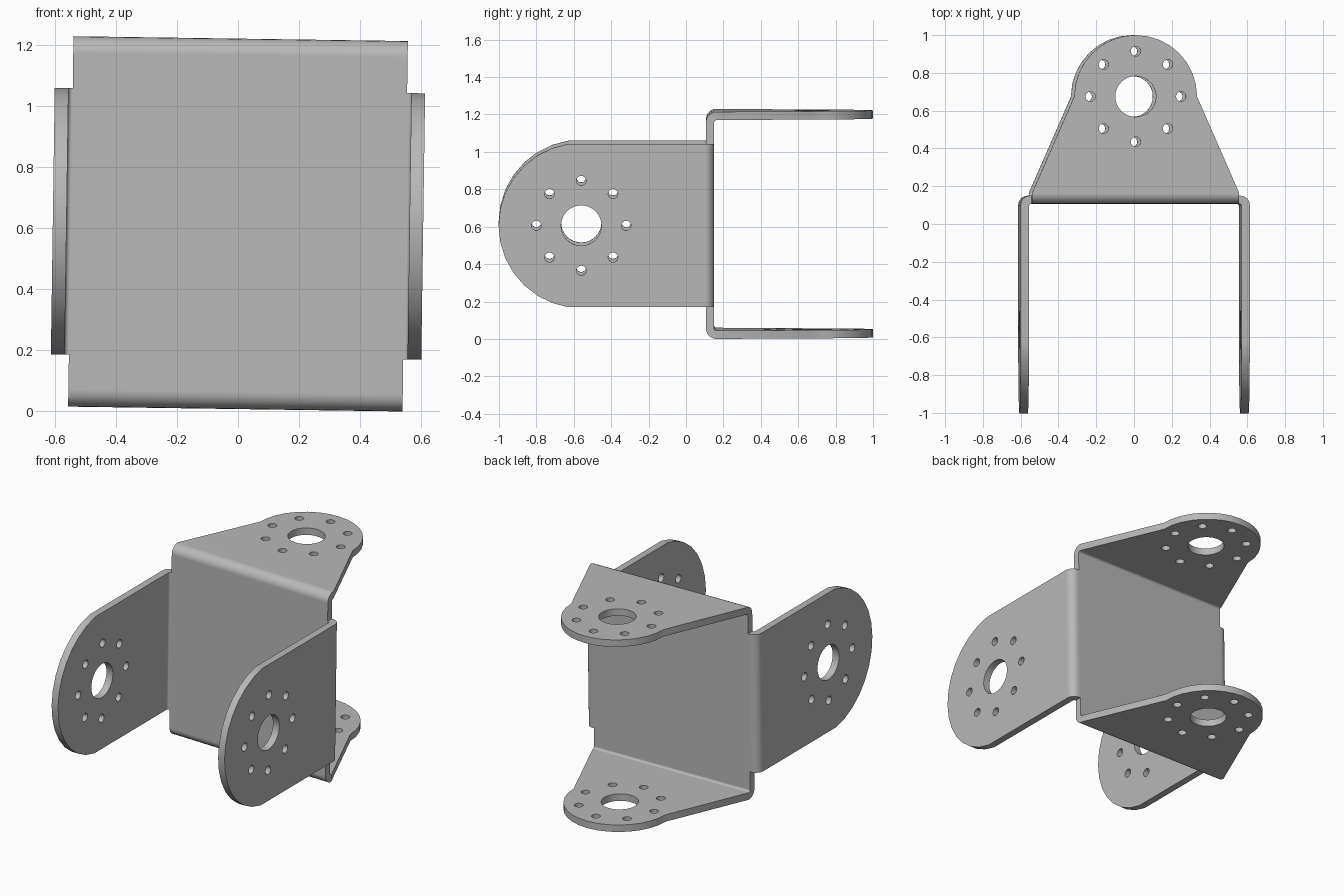
import bpy, bmesh
from math import sin, cos, pi, radians
from mathutils import Matrix, Vector

if "Cube" in bpy.data.objects:
    bpy.data.objects.remove(bpy.data.objects["Cube"], do_unlink=True)

MID = 0.615          # height of the bracket's centre
HALF_H = 0.607       # half height over the upper and lower flanges
HALF_W = 0.548       # half width of the web
EAR_IN, EAR_OUT = 0.562, 0.607
WEB_FRONT, WEB_BACK = 0.107, 0.15
SHEET = 0.044
TILT = Matrix.Translation((0, 0, MID)) @ Matrix.Rotation(0.0145, 4, 'Y')

metal = bpy.data.materials.new("grey_metal")
metal.use_nodes = True
metal.diffuse_color = (0.48, 0.48, 0.48, 1)
metal.node_tree.nodes["Principled BSDF"].inputs["Base Color"].default_value = (0.48, 0.48, 0.48, 1)

# Maps a profile point and a depth to space, for each extrusion axis
AXES = {'X': lambda a, b, d: (d, a, b), 'Z': lambda a, b, d: (a, b, d)}


def rounded(points, steps=6):
    """Outline from (a, b) or (a, b, radius) points, with filleted corners."""
    out = []
    for i, p in enumerate(points):
        here = Vector(p[:2])
        if len(p) < 3:
            out.append(here)
            continue
        to_prev = (Vector(points[i - 1][:2]) - here).normalized()
        to_next = (Vector(points[(i + 1) % len(points)][:2]) - here).normalized()
        centre = here + (to_prev + to_next) * p[2]
        for k in range(steps + 1):
            t = k / steps * pi / 2
            out.append(centre - to_next * p[2] * cos(t) - to_prev * p[2] * sin(t))
    return out


def arc(cx, cy, r, start, end, steps):
    angles = [radians(start + (end - start) * k / steps) for k in range(steps + 1)]
    return [(cx + r * cos(a), cy + r * sin(a)) for a in angles]


def add_prism(bm, outline, axis, low, high):
    place = AXES[axis]
    rings = [[bm.verts.new(place(p[0], p[1], d)) for p in outline] for d in (low, high)]
    bm.faces.new(rings[0])
    bm.faces.new(rings[1])
    n = len(outline)
    for i in range(n):
        j = (i + 1) % n
        bm.faces.new((rings[0][i], rings[0][j], rings[1][j], rings[1][i]))


def make(name, prisms):
    bm = bmesh.new()
    for prism in prisms:
        add_prism(bm, *prism)
    bmesh.ops.recalc_face_normals(bm, faces=bm.faces)
    mesh = bpy.data.meshes.new(name)
    bm.to_mesh(mesh)
    bm.free()
    obj = bpy.data.objects.new(name, mesh)
    bpy.context.collection.objects.link(obj)
    return obj


def holes(cx, cy, axis):
    """One large bore with a ring of eight bolt holes."""
    spots = [(cx, cy, 0.108, 32)]
    spots += [(cx + 0.24 * cos(k * pi / 4), cy + 0.24 * sin(k * pi / 4), 0.026, 16) for k in range(8)]
    return [(arc(x, y, r, 0, 360, n)[:-1], axis, -1, 1) for x, y, r, n in spots]


def activate(obj):
    bpy.ops.object.select_all(action='DESELECT')
    obj.select_set(True)
    bpy.context.view_layer.objects.active = obj


def cut(obj, cutter, operation):
    activate(obj)
    mod = obj.modifiers.new("cut", 'BOOLEAN')
    mod.operation, mod.solver, mod.object = operation, 'EXACT', cutter
    bpy.ops.object.modifier_apply(modifier=mod.name)
    bpy.data.objects.remove(cutter, do_unlink=True)


def finish(obj):
    obj.data.materials.clear()
    obj.data.materials.append(metal)
    obj.data.transform(TILT)
    activate(obj)
    bpy.ops.object.shade_smooth_by_angle(angle=radians(30))
    mod = obj.modifiers.new("flat_sheet_normals", 'WEIGHTED_NORMAL')
    mod.keep_sharp = True


# Web with upper and lower flanges, bent from one sheet
inner = HALF_H - SHEET
channel = rounded([
    (1.1, -HALF_H), (WEB_FRONT, -HALF_H, 0.055), (WEB_FRONT, HALF_H, 0.055), (1.1, HALF_H),
    (1.1, inner), (WEB_BACK, inner, 0.014), (WEB_BACK, -inner, 0.014), (1.1, -inner)])
web = make("web_and_flanges", [(channel, 'X', -0.7, 0.7)])
flange_shape = ([(-HALF_W, 0.165), (-HALF_W, 0), (HALF_W, 0), (HALF_W, 0.165)]
                + arc(0, 0.675, 0.325, 0, 180, 16))
cut(web, make("flange_trim", [(flange_shape, 'Z', -1, 1)]), 'INTERSECT')
cut(web, make("flange_holes", holes(0, 0.675, 'Z')), 'DIFFERENCE')
finish(web)

# Side ears, each bent forward from an edge of the web
ear_shape = ([(0.3, -0.4365), (0.3, 0.4365)] + arc(-0.56, 0, 0.442, 99, 261, 14))
for name, side in (("left_ear", 1), ("right_ear", -1)):
    bend = rounded([
        (HALF_W, WEB_FRONT), (EAR_IN, WEB_FRONT, 0.013), (EAR_IN, -1.1),
        (EAR_OUT, -1.1), (EAR_OUT, WEB_BACK, 0.05), (HALF_W, WEB_BACK)])
    ear = make(name, [([(side * x, y) for x, y in bend], 'Z', -0.7, 0.7)])
    cut(ear, make("ear_trim", [(ear_shape, 'X', -1, 1)]), 'INTERSECT')
    cut(ear, make("ear_holes", holes(-0.56, 0, 'X')), 'DIFFERENCE')
    finish(ear)
